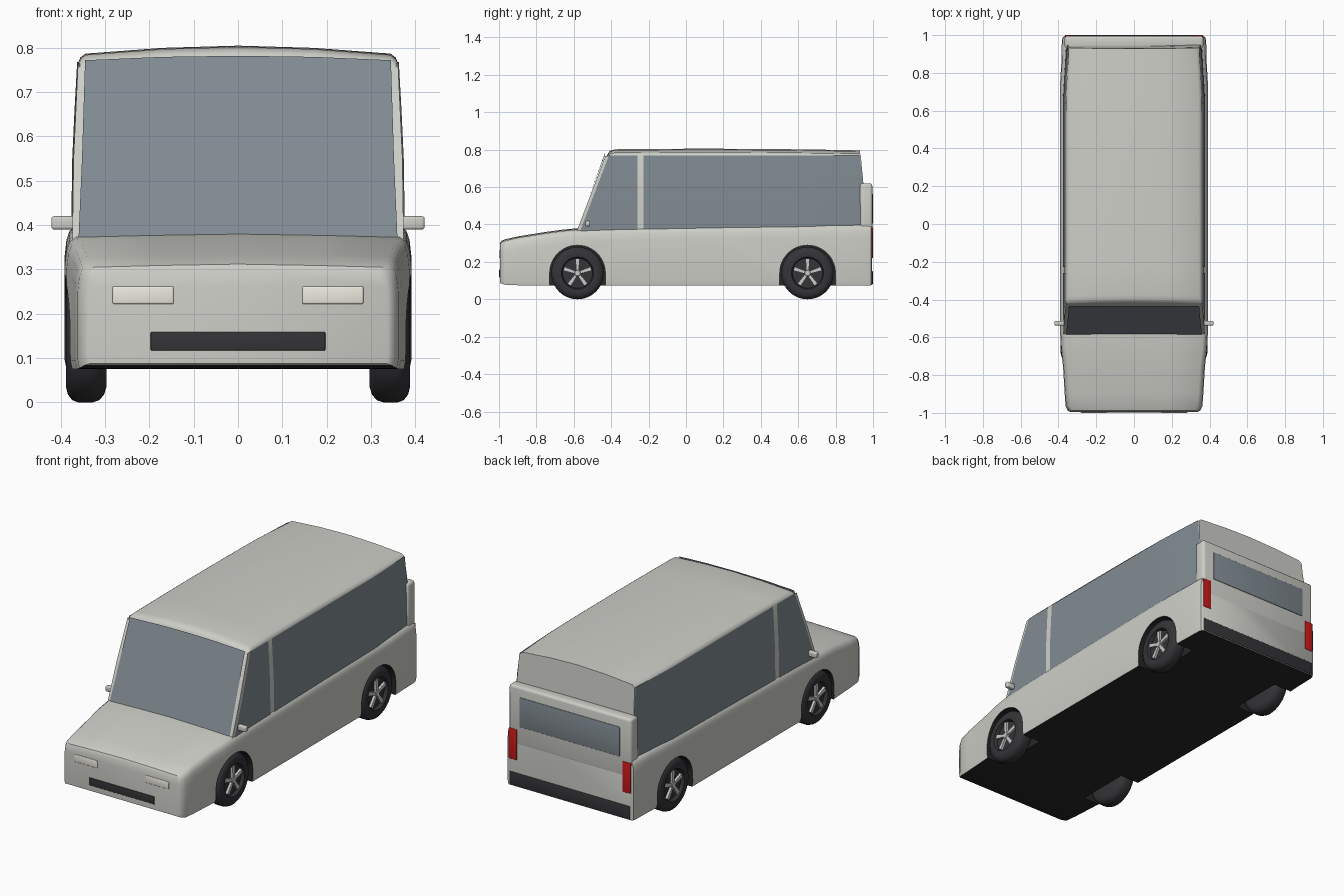
import bpy, bmesh, math
from mathutils import Vector, Matrix

if "Cube" in bpy.data.objects:
    bpy.data.objects.remove(bpy.data.objects["Cube"])


def mat(name, r, g, b):
    m = bpy.data.materials.new(name)
    m.diffuse_color = (r, g, b, 1)
    m.use_nodes = True
    m.node_tree.nodes["Principled BSDF"].inputs["Base Color"].default_value = m.diffuse_color
    return m


PAINT = mat("paint", .62, .62, .58)
BLACK = mat("black", .02, .02, .02)
TRIM = mat("dark_trim", .035, .035, .04)
GLASS = mat("glass", .22, .26, .29)
RED = mat("red", .6, .01, .01)
LAMP = mat("lamp", .85, .82, .74)
METAL = mat("metal", .7, .7, .72)


def finish(name, bm, *mats, smooth=True):
    bmesh.ops.recalc_face_normals(bm, faces=bm.faces)
    me = bpy.data.meshes.new(name)
    bm.to_mesh(me)
    bm.free()
    ob = bpy.data.objects.new(name, me)
    bpy.context.collection.objects.link(ob)
    for m in mats:
        me.materials.append(m)
    if smooth:
        shade(ob)
    return ob


def activate(ob):
    bpy.ops.object.select_all(action='DESELECT')
    ob.select_set(True)
    bpy.context.view_layer.objects.active = ob


def shade(ob):
    activate(ob)
    bpy.ops.object.shade_smooth_by_angle(angle=math.radians(35))


def loft(rings, closed=True, caps=True):
    bm = bmesh.new()
    vs = [[bm.verts.new(p) for p in r] for r in rings]
    n = len(rings[0])
    for a, b in zip(vs, vs[1:]):
        for i in range(n if closed else n - 1):
            j = (i + 1) % n
            bm.faces.new((a[i], a[j], b[j], b[i]))
    if caps:
        bm.faces.new(vs[0])
        bm.faces.new(vs[-1])
    return bm


def mirrored(half):
    return half + [(-x, y, z) for x, y, z in reversed(half[:-1])]


def box(name, x, y, z, m, bevel=.004):
    bm = bmesh.new()
    bmesh.ops.create_cube(bm, size=1)
    for v in bm.verts:
        v.co = [lo + (c + .5) * (hi - lo) for c, (lo, hi) in zip(v.co, (x, y, z))]
    bmesh.ops.bevel(bm, geom=bm.edges[:], offset=bevel, segments=3, profile=.5, affect='EDGES')
    return finish(name, bm, m)


def interp(table, t):
    for (a, p), (b, q) in zip(table, table[1:]):
        if t <= b:
            return p + (q - p) * max(0, t - a) / (b - a)
    return table[-1][1]


# lower body: y, half width, bottom, top
stations = [(-.995, .338, .088, .296), (-.988, .35, .084, .309), (-.965, .362, .077, .318),
            (-.9, .367, .075, .333), (-.75, .376, .075, .357), (-.66, .387, .075, .369),
            (-.58, .391, .075, .377), (-.4, .391, .075, .384), (.2, .391, .075, .395),
            (.75, .391, .075, .402), (.85, .385, .075, .403), (.97, .382, .075, .404),
            (.988, .378, .075, .403), (.995, .368, .076, .395)]
rings = []
for y, w, zb, zt in stations:
    sec = [(w - .004, zb), (w, zb + .02), (w, zt - .07), (w - .004, zt - .035), (w - .011, zt - .015),
           (w - .026, zt - .004), (w * .5, zt), (0, zt + .003)]
    rings.append(mirrored([(x, y, z) for x, z in sec]))
bm = loft(rings)
bmesh.ops.recalc_face_normals(bm, faces=bm.faces)
for f in bm.faces:
    if f.normal.z < -.9:
        f.material_index = 1
body = finish("lower_body", bm, PAINT, BLACK, smooth=False)

# wheel arch openings
AXLES = {"front": -.58, "rear": .65}
for yc in AXLES.values():
    for s in (-1, 1):
        arc = [(.149 * math.cos(a * math.pi / 24), .14 + .149 * math.sin(a * math.pi / 24)) for a in range(25)]
        arc = [(.153, -.05)] + arc + [(-.153, -.05)]
        bm = loft([[(s * x, yc + dy, z) for dy, z in arc] for x in (.275, .5)])
        for f in bm.faces:
            f.material_index = 1
        cut = finish("arch_cutter", bm, PAINT, BLACK, smooth=False)
        cut.hide_render = True
        mod = body.modifiers.new("arch", 'BOOLEAN')
        mod.object = cut
        mod.operation = 'DIFFERENCE'
        mod.solver = 'EXACT'
        activate(body)
        bpy.ops.object.modifier_apply(modifier=mod.name)
        bpy.data.objects.remove(cut)
shade(body)

# cabin
SEC = [(.374, .35), (.371, .55), (.361, .765), (.356, .778), (.344, .787), (.17, .800), (0, .805)]
WIDTH = [(-.6, 1), (.65, 1), (.8, .98), (.9, .96), (.96, .955)]


def y_front(z):
    return -.58 + (z - .375) * .38


def y_rear(z):
    return .955 - max(0, z - .62) * .14


def side_x(y, z):
    return interp([(h, x) for x, h in SEC[:4]], z) * interp(WIDTH, y)


rings = []
for t in (0, .006, .015, .03, .15, .3, .45, .6, .75, .82, .89, .96, 1):
    drop = interp([(0, .02), (.006, .01), (.015, .004), (.03, 0)], t)
    half = []
    for x, z in SEC:
        y = y_front(z) + t * (y_rear(z) - y_front(z))
        roof = drop + .009 * ((y - .1) / .83) ** 2 if z > .77 else 0
        half.append((x * interp(WIDTH, y), y, z - roof))
    rings.append(mirrored(half))
finish("cabin", loft(rings), PAINT)


# windows
def side_glass(name, s, y0, y1):
    rows = []
    for z in (.36, .45, .55, .66, .768):
        a, b = y0(z), y1(z)
        ys = [a + (b - a) * i / 12 for i in range(13)]
        rows.append([(s * (side_x(y, z) + .003), y, z) for y in ys])
    ob = finish(name, loft(rows, closed=False, caps=False), GLASS)
    if (ob.data.polygons[0].normal.x > 0) != (s > 0):
        ob.data.flip_normals()


for s, side in ((1, "left"), (-1, "right")):
    side_glass(side + "_front_window", s, lambda z: y_front(z) + .018, lambda z: -.26)
    side_glass(side + "_long_window", s, lambda z: -.228, lambda z: y_rear(z) - .006)

rows = [[(sx * w, y_front(z) - .004, z + (dz if sx == 0 else dz * .75 if abs(sx) < 1 else 0))
         for sx in (-1, -.5, 0, .5, 1)]
        for z, w, dz in ((.365, .36, 0), (.55, .352, 0), (.772, .345, .01))]
ws = finish("windscreen", loft(rows, closed=False, caps=False), GLASS)
if ws.data.polygons[0].normal.y > 0:
    ws.data.flip_normals()

# tailgate and rear details
box("tailgate", (-.367, .367), (.93, .996), (.3, .62), PAINT, .014)
box("rear_window", (-.3, .3), (.98, .999), (.405, .565), GLASS, .003)
box("rear_bumper", (-.362, .362), (.97, 1.0), (.08, .15), TRIM)

# front details and mirrored pairs
box("grille", (-.197, .197), (-.9985, -.97), (.117, .159), TRIM, .003)
for s, side in ((1, "left"), (-1, "right")):
    def pair(a, b):
        return tuple(sorted((s * a, s * b)))
    box(side + "_headlight", pair(.145, .283), (-1.0, -.97), (.222, .262), LAMP)
    box(side + "_tail_light", pair(.317, .366), (.97, 1.0), (.22, .385), RED)
    box(side + "_mirror", pair(.36, .421), (-.537, -.513), (.39, .42), PAINT, .006)

# wheels: tyre, rim, five spokes and hub
TYRE = [(0, .297), (.105, .297), (.122, .302), (.135, .313), (.14, .328), (.14, .36), (.135, .374),
        (.122, .384), (.105, .388), (.086, .386), (.08, .368), (0, .368)]


def lathe(name, profile, s, yc, m, n=40):
    bm = bmesh.new()
    vs = [bm.verts.new((s * x, yc, .14 + r)) for r, x in profile]
    es = [bm.edges.new(e) for e in zip(vs, vs[1:])]
    bmesh.ops.spin(bm, geom=vs + es, cent=(0, yc, .14), axis=(1, 0, 0), angle=math.tau, steps=n)
    bmesh.ops.remove_doubles(bm, verts=bm.verts, dist=1e-5)
    return finish(name, bm, m)


for end, yc in AXLES.items():
    for s, side in ((1, "left"), (-1, "right")):
        tag = end + "_" + side
        lathe(tag + "_tyre", TYRE, s, yc, TRIM)
        lathe(tag + "_hub", [(0, .384), (.014, .384), (.018, .38), (.018, .366)], s, yc, METAL, 20)
        bm = bmesh.new()
        for k in range(5):
            geo = bmesh.ops.create_cube(bm, size=1)["verts"]
            rot = Matrix.Rotation(k * math.tau / 5, 4, 'X')
            for v in geo:
                half = .0075 if v.co.z < 0 else .011
                p = Vector((0, math.copysign(half, v.co.y), .01 if v.co.z < 0 else .077))
                v.co = rot @ p + Vector((s * (.374 + v.co.x * .014), yc, .14))
        finish(tag + "_spokes", bm, METAL)
